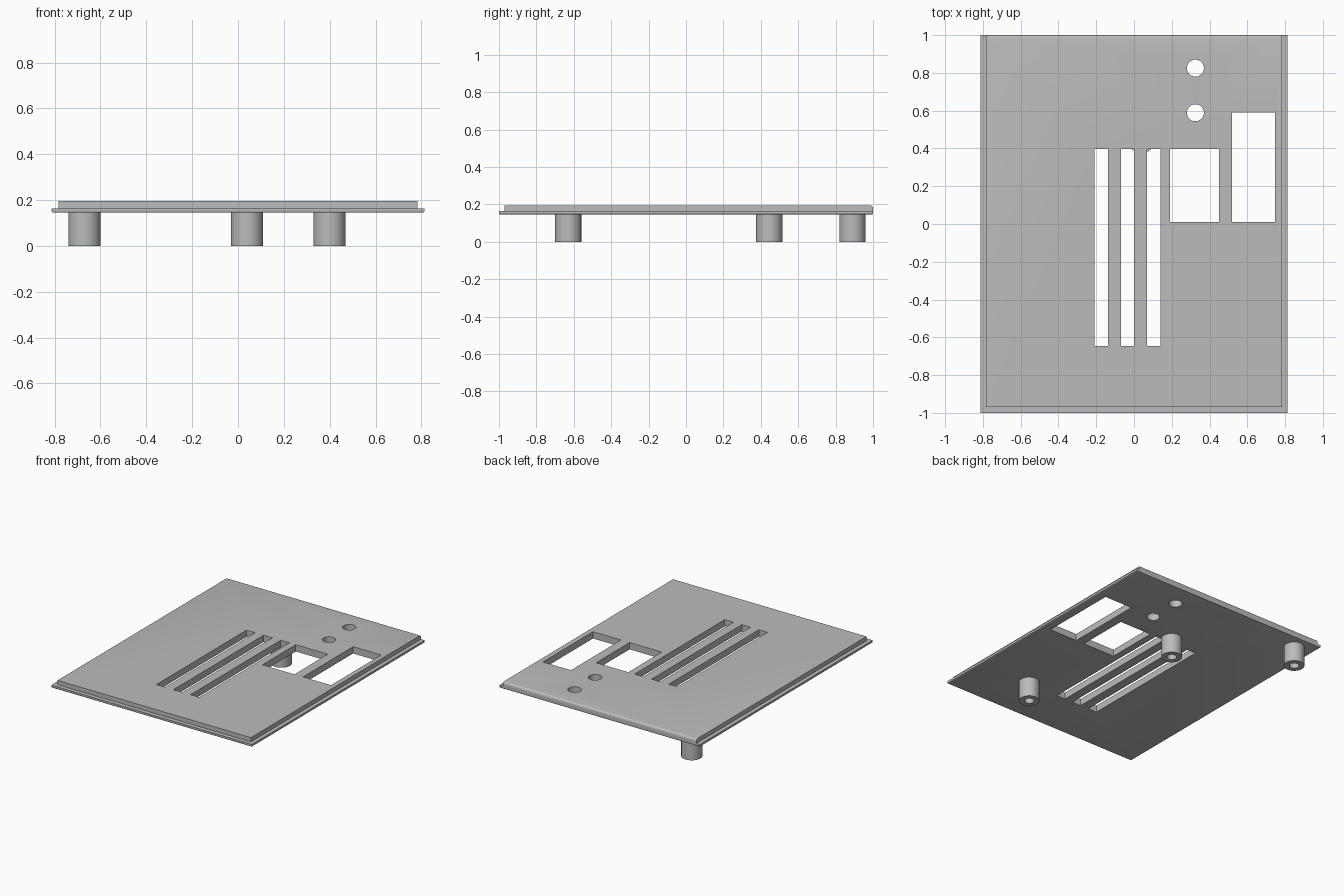
import bpy, bmesh, math
from mathutils import Matrix, Vector

if "Cube" in bpy.data.objects:
    bpy.data.objects.remove(bpy.data.objects["Cube"], do_unlink=True)

grey = bpy.data.materials.new("plain grey")
grey.use_nodes = True
colour = (0.5, 0.5, 0.5, 1)
grey.diffuse_color = colour
grey.node_tree.nodes["Principled BSDF"].inputs["Base Color"].default_value = colour


def add_object(name, bm):
    bmesh.ops.recalc_face_normals(bm, faces=bm.faces)
    mesh = bpy.data.meshes.new(name)
    bm.to_mesh(mesh)
    bm.free()
    mesh.materials.append(grey)
    obj = bpy.data.objects.new(name, mesh)
    bpy.context.collection.objects.link(obj)
    return obj


def add_box(bm, x0, x1, y0, y1, z0, z1):
    centre = Vector((x0 + x1, y0 + y1, z0 + z1)) / 2
    size = Matrix.Diagonal((x1 - x0, y1 - y0, z1 - z0, 1))
    bmesh.ops.create_cube(bm, size=1, matrix=Matrix.Translation(centre) @ size)


def bevel(bm, rule, width, segments):
    edges = [e for e in bm.edges if all(rule(v.co) for v in e.verts)]
    bmesh.ops.bevel(bm, geom=edges, offset=width, segments=segments,
                    profile=0.5, affect='EDGES')


def apply_boolean(target, tool, operation):
    mod = target.modifiers.new(operation, 'BOOLEAN')
    mod.operation = operation
    mod.solver = 'EXACT'
    mod.object = tool
    bpy.context.view_layer.objects.active = target
    bpy.ops.object.modifier_apply(modifier=mod.name)
    bpy.data.objects.remove(tool, do_unlink=True)


def smooth(obj):
    bpy.ops.object.select_all(action='DESELECT')
    obj.select_set(True)
    bpy.context.view_layer.objects.active = obj
    bpy.ops.object.shade_smooth_by_angle(angle=math.radians(30))


BOTTOM, STEP, TOP = 0.145, 0.164, 0.195

# Thin flange with softened lower rim
bm = bmesh.new()
add_box(bm, -0.813, 0.813, -1, 1, BOTTOM, STEP)
bevel(bm, lambda p: p.z < BOTTOM + 0.001, 0.007, 3)
panel = add_object("cover_panel", bm)

# Raised panel, flush and rounded at the back
bm = bmesh.new()
add_box(bm, -0.784, 0.784, -0.97, 1, BOTTOM + 0.01, TOP)
bevel(bm, lambda p: p.y > 0.99 and p.z > TOP - 0.001, 0.016, 4)
apply_boolean(panel, add_object("raised_panel", bm), 'UNION')

# Openings: three slots, two windows, two round holes
bm = bmesh.new()
for x in (-0.209, -0.07, 0.068):
    add_box(bm, x, x + 0.071, -0.647, 0.397, 0, 1)
add_box(bm, 0.19, 0.45, 0.01, 0.397, 0, 1)
add_box(bm, 0.52, 0.747, 0.01, 0.59, 0, 1)
for y in (0.589, 0.825):
    bmesh.ops.create_cone(bm, cap_ends=True, segments=48, radius1=0.045, radius2=0.045,
                          depth=1, matrix=Matrix.Translation((0.325, y, 0.2)))
apply_boolean(panel, add_object("opening_cutter", bm), 'DIFFERENCE')
smooth(panel)

# Hollow mounting posts, turned from a half section
posts = {"back_post": (-0.67, 0.89), "middle_post": (0.04, 0.445), "front_post": (0.40, -0.63)}
section = [(0, 0.13), (0.033, 0.13), (0.033, 0), (0.07, 0), (0.07, BOTTOM + 0.005)]
for name, (x, y) in posts.items():
    bm = bmesh.new()
    verts = [bm.verts.new((r, 0, z)) for r, z in section]
    edges = [bm.edges.new(pair) for pair in zip(verts, verts[1:])]
    bmesh.ops.spin(bm, geom=verts + edges, cent=(0, 0, 0), axis=(0, 0, 1),
                   angle=math.tau, steps=48)
    bmesh.ops.remove_doubles(bm, verts=bm.verts, dist=0.0005)
    # cap hidden inside the panel keeps the post closed
    bmesh.ops.holes_fill(bm, edges=[e for e in bm.edges if e.is_boundary], sides=0)
    post = add_object(name, bm)
    post.location = (x, y, 0)
    smooth(post)
